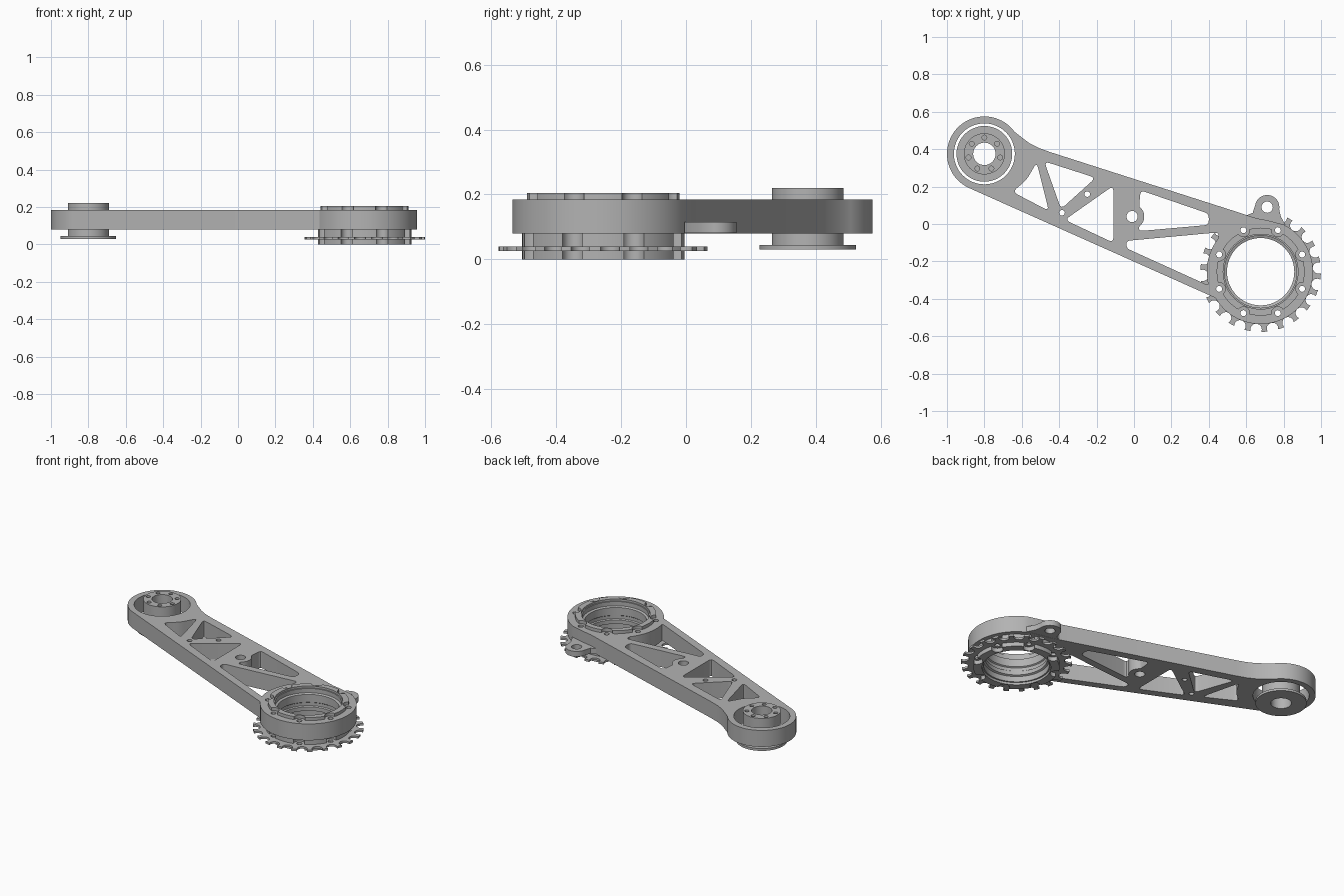
import bpy
import bmesh
from math import sin, cos, acos, atan2, radians, pi, tau
from mathutils import Vector

cube = bpy.data.objects.get("Cube")
if cube:
    bpy.data.objects.remove(cube, do_unlink=True)

metal = bpy.data.materials.new("machined grey")
metal.use_nodes = True
grey = (0.45, 0.45, 0.45, 1)
metal.diffuse_color = grey
metal.node_tree.nodes["Principled BSDF"].inputs["Base Color"].default_value = grey

PIVOT = Vector((-0.8, 0.375))
HUB = Vector((0.677, -0.255))
BOLT_RADIUS = 0.24


def arc(c, r, a0, a1, n=24):
    """Points along an arc, angles in degrees."""
    angles = [radians(a0 + (a1 - a0) * i / n) for i in range(n + 1)]
    return [Vector((c[0] + r * cos(a), c[1] + r * sin(a))) for a in angles]


def circle(c, r, n=48):
    return arc(c, r, 0, 360, n)[:-1]


def ring_of_holes(c, radius, r, count, start):
    return [circle(c + Vector((cos(a), sin(a))) * radius, r, 16)
            for a in (radians(start) + tau * i / count for i in range(count))]


def rounded(points, r):
    """Polygon with each corner replaced by a soft curve."""
    pts = [Vector(p) for p in points]
    out = []
    for i, p in enumerate(pts):
        a, b = pts[i - 1] - p, pts[(i + 1) % len(pts)] - p
        s = p + a.normalized() * min(r, a.length * 0.45)
        e = p + b.normalized() * min(r, b.length * 0.45)
        for t in (0, 0.25, 0.5, 0.75, 1):
            out.append(s * (1 - t) ** 2 + p * 2 * t * (1 - t) + e * t * t)
    return out


def notched(c, radius, notch_radius, notch, count, start, n=8):
    """Disc outline with round bites spaced evenly along its rim."""
    half = acos((radius ** 2 + notch_radius ** 2 - notch ** 2)
                / (2 * radius * notch_radius))
    out = []
    for i in range(count):
        a = radians(start) + tau * i / count
        # Bite, swept through its inmost point
        spread = atan2(radius * sin(half), radius * cos(half) - notch_radius)
        for j in range(n + 1):
            b = a - spread - (tau - 2 * spread) * j / n
            out.append(c + Vector((cos(a), sin(a))) * notch_radius
                       + Vector((cos(b), sin(b))) * notch)
        # Rim up to the next bite
        step = tau / count - 2 * half
        for j in range(1, n):
            b = a + half + step * j / n
            out.append(c + Vector((cos(b), sin(b))) * radius)
    return out


def finish(ob):
    bm = bmesh.new()
    bm.from_mesh(ob.data)
    bmesh.ops.remove_doubles(bm, verts=bm.verts, dist=0.00005)
    bmesh.ops.recalc_face_normals(bm, faces=bm.faces)
    bm.to_mesh(ob.data)
    bm.free()
    ob.data.materials.clear()
    ob.data.materials.append(metal)
    bpy.ops.object.select_all(action='DESELECT')
    bpy.context.view_layer.objects.active = ob
    ob.select_set(True)
    bpy.ops.object.shade_smooth_by_angle(angle=radians(30))


def plate(name, z0, z1, outline, holes=()):
    """Flat plate with holes, filled and extruded from closed outlines."""
    curve = bpy.data.curves.new(name, 'CURVE')
    curve.dimensions = '2D'
    curve.fill_mode = 'BOTH'
    curve.extrude = (z1 - z0) / 2
    for loop in [outline, *holes]:
        spline = curve.splines.new('POLY')
        spline.points.add(len(loop) - 1)
        for point, p in zip(spline.points, loop):
            point.co = (p[0], p[1], 0, 1)
        spline.use_cyclic_u = True
    ob = bpy.data.objects.new(name, curve)
    bpy.context.collection.objects.link(ob)
    bpy.ops.object.select_all(action='DESELECT')
    bpy.context.view_layer.objects.active = ob
    ob.select_set(True)
    bpy.ops.object.convert(target='MESH')
    ob = bpy.context.object
    ob.name = name
    for v in ob.data.vertices:
        v.co.z += (z0 + z1) / 2
    finish(ob)
    return ob


def lathe(name, c, profile, n=64):
    """Closed profile of (radius, height) turned about a vertical axis."""
    bm = bmesh.new()
    rings = [[bm.verts.new((c.x + r * cos(tau * i / n), c.y + r * sin(tau * i / n), z))
              for r, z in profile] for i in range(n)]
    m = len(profile)
    for i in range(n):
        a, b = rings[i], rings[(i + 1) % n]
        for j in range(m):
            k = (j + 1) % m
            bm.faces.new((a[j], b[j], b[k], a[k]))
    mesh = bpy.data.meshes.new(name)
    bm.to_mesh(mesh)
    bm.free()
    ob = bpy.data.objects.new(name, mesh)
    bpy.context.collection.objects.link(ob)
    finish(ob)


bolts = ring_of_holes(HUB, BOLT_RADIUS, 0.016, 8, 22.5)

# Arm body with its truss windows
arm_outline = (arc(PIVOT, 0.2, 36, 245.7, 40)
               + arc(HUB, 0.28, 210, 424, 48)
               + [Vector(p) for p in ((0.72, 0.018), (0.65, 0.032), (0.54, 0.068),
                                      (-0.45, 0.385), (-0.51, 0.407), (-0.56, 0.433),
                                      (-0.6, 0.463))])
bite = arc((-0.01, 0.04), 0.065, -55, 55, 12)
windows = [
    rounded([(-0.65, 0.172), (-0.455, 0.07), (-0.52, 0.33), (-0.575, 0.235)], 0.03),
    rounded([(-0.48, 0.335), (-0.205, 0.247), (-0.39, 0.08)], 0.03),
    rounded([(-0.11, 0.205), (-0.11, -0.1), (-0.37, 0.022)], 0.03),
    rounded([(0.035, 0.18), (0.4, 0.055), (0.4, -0.005), (0.027, -0.038)] + bite, 0.025),
    rounded([(-0.04, -0.09), (0.45, -0.045)] + arc(HUB, 0.288, 141, 194, 14)
            + [(0.39, -0.325), (-0.04, -0.13)], 0.02),
]
pin_holes = [circle((-0.01, 0.04), 0.03, 24), circle((-0.385, 0.06), 0.015, 16),
             circle((-0.25, 0.16), 0.015, 16)]
plate("arm", 0.08, 0.185, arm_outline,
      windows + pin_holes + bolts + [circle(PIVOT, 0.163), circle(HUB, 0.2, 64)])

# Side lug with an eyelet
lug_centre = (0.712, 0.09)
lug_outline = ([Vector(p) for p in ((0.62, 0.0), (0.54, 0.05), (0.6, 0.046), (0.635, 0.06))]
               + arc(lug_centre, 0.065, 170, -10, 24)
               + [Vector(p) for p in ((0.785, 0.04), (0.81, -0.005), (0.75, 0.0))])
plate("side_lug", 0.081, 0.115, lug_outline, [circle(lug_centre, 0.03, 24)])

# Pivot spindle: flange, body and drilled head
bore = circle(PIVOT, 0.06, 32)
plate("spindle_flange", 0.03, 0.045, circle(PIVOT, 0.149), [bore])
plate("spindle_body", 0.045, 0.16, circle(PIVOT, 0.11), [bore])
plate("spindle_head", 0.16, 0.22, circle(PIVOT, 0.11),
      [bore] + ring_of_holes(PIVOT, 0.087, 0.013, 7, 90))

# Scalloped hub collars above and below the arm
for name, z0, z1, radius in (("lower_hub", 0, 0.08, 0.25), ("upper_collar", 0.185, 0.205, 0.235)):
    plate(name, z0, z1, notched(HUB, radius, BOLT_RADIUS, 0.034, 8, 22.5),
          [circle(HUB, 0.2, 64)])

# Stepped liner inside the hub
lathe("hub_liner", HUB, [(0.201, 0.192), (0.193, 0.192), (0.193, 0.165), (0.18, 0.16),
                         (0.18, 0.11), (0.187, 0.105), (0.187, 0.085), (0.18, 0.08),
                         (0.18, 0.055), (0.191, 0.05), (0.191, 0.015), (0.201, 0.015)])

# Sprocket
teeth = 22
plate("sprocket", 0.026, 0.039,
      notched(HUB, 0.322, 0.31, 0.031, teeth, -4.5 + 180 / teeth),
      bolts + [circle(HUB, 0.204, 64)])
